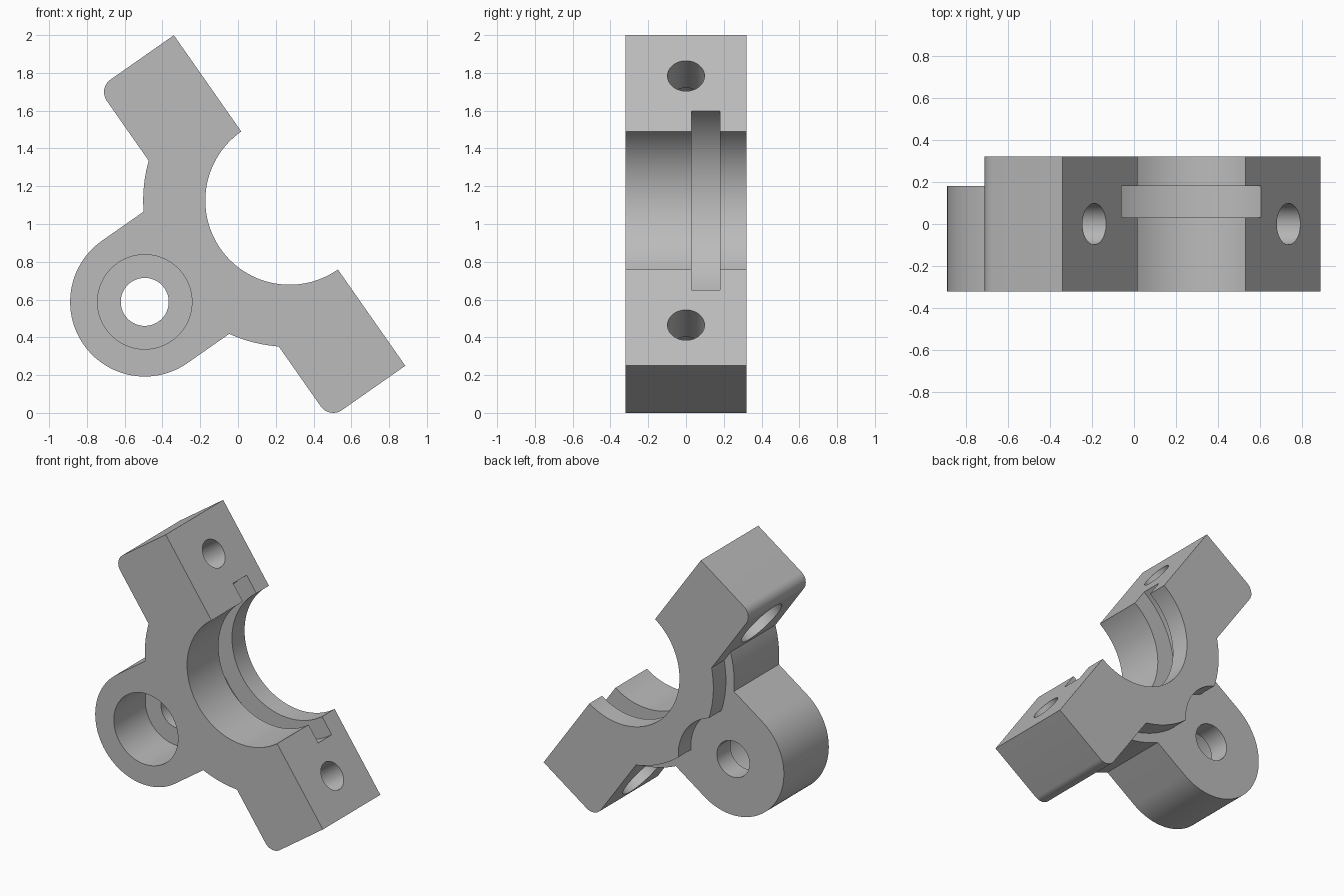
import bpy, bmesh, math
from mathutils import Matrix

cube = bpy.data.objects.get("Cube")
if cube:
    bpy.data.objects.remove(cube, do_unlink=True)

# Main sizes: local X runs along the split face, Y away from it, Z through the depth
FRONT, STEP, BACK = -0.32, 0.18, 0.32
GROOVE = 0.03
HALF, THICK, FILLET = 1.068, 0.49, 0.08
LUG_Y, LUG_R = 0.936, 0.395
BOLT_X = 0.805


def arc(cx, cy, r, start, end, n):
    angles = [math.radians(start + (end - start) * i / n) for i in range(n + 1)]
    return [(cx + r * math.cos(a), cy + r * math.sin(a)) for a in angles]


def prism(name, points, z0, z1):
    bm = bmesh.new()
    face = bm.faces.new([bm.verts.new((x, y, z0)) for x, y in points])
    top = bmesh.ops.extrude_face_region(bm, geom=[face])["geom"]
    bmesh.ops.translate(bm, vec=(0, 0, z1 - z0),
                        verts=[g for g in top if isinstance(g, bmesh.types.BMVert)])
    bmesh.ops.recalc_face_normals(bm, faces=bm.faces[:])
    mesh = bpy.data.meshes.new(name)
    bm.to_mesh(mesh)
    bm.free()
    obj = bpy.data.objects.new(name, mesh)
    bpy.context.collection.objects.link(obj)
    return obj


def disc(name, cx, cy, r, z0, z1, n=96):
    return prism(name, arc(cx, cy, r, 0, 360, n)[:-1], z0, z1)


def bolt_cutter(name, x, r, y0, y1):
    obj = disc(name, 0, 0, r, y0, y1, 64)
    # Turn the cylinder so that it points away from the split face
    obj.data.transform(Matrix.Translation((x, 0, 0)) @ Matrix.Rotation(-math.pi / 2, 4, "X"))
    return obj


# Clamp flanges, one slab with rounded outer corners
inner_x, inner_y = HALF - FILLET, THICK - FILLET
clamp = prism("bearing_clamp_half",
              [(-HALF, 0), (HALF, 0)]
              + arc(inner_x, inner_y, FILLET, 0, 90, 10)
              + arc(-inner_x, inner_y, FILLET, 90, 180, 10), FRONT, BACK)

# Barrel in two steps, and the mounting lug
barrel_y = 0.2
added = []
for name, r, z0, z1 in (("barrel_front", 0.775, FRONT, STEP), ("barrel_back", 0.71, 0, BACK)):
    a = math.degrees(math.asin(barrel_y / r))
    added.append(prism(name, arc(0, 0, r, a, 180 - a, 80), z0, z1))
added.append(prism("mounting_lug",
                   [(-LUG_R, 0.5), (LUG_R, 0.5)] + arc(0, LUG_Y, LUG_R, 0, 180, 64),
                   FRONT, STEP))

# Bore, ring groove, lug holes, and clearance behind the lug
cut = [
    disc("bore_cutter", 0, 0, 0.446, -0.5, 0.5, 128),
    disc("groove_cutter", 0, 0, 0.578, GROOVE, STEP, 128),
    disc("lug_hole_cutter", 0, LUG_Y, 0.127, -0.5, 0.5),
    disc("lug_counterbore_cutter", 0, LUG_Y, 0.25, -0.5, GROOVE),
    disc("clearance_cutter", 0, LUG_Y, 0.33, STEP, 0.5),
]

# Bolt holes with counterbores on the outer side
for x in (-BOLT_X, BOLT_X):
    cut.append(bolt_cutter("bolt_hole_cutter", x, 0.098, -0.2, 0.8))
    cut.append(bolt_cutter("bolt_counterbore_cutter", x, 0.175, 0.25, 0.8))

for helper, operation in [(o, "UNION") for o in added] + [(o, "DIFFERENCE") for o in cut]:
    mod = clamp.modifiers.new(helper.name, "BOOLEAN")
    mod.operation = operation
    mod.solver = "EXACT"
    mod.object = helper

# Bake the result and drop the helpers
depsgraph = bpy.context.evaluated_depsgraph_get()
result = bpy.data.meshes.new_from_object(clamp.evaluated_get(depsgraph))
clamp.modifiers.clear()
clamp.data = result
for helper in added + cut:
    bpy.data.objects.remove(helper, do_unlink=True)

# Tilt the split face by 55 degrees and stand the part up
s, c = math.sin(math.radians(55)), math.cos(math.radians(55))
result.transform(Matrix(((c, -s, 0, 0.273), (0, 0, 1, 0), (-s, -c, 0, 1.125), (0, 0, 0, 1))))
lowest = min(v.co.z for v in result.vertices)
result.transform(Matrix.Translation((0, 0, -lowest)))

# Plain grey metal
metal = bpy.data.materials.new("grey_metal")
metal.use_nodes = True
colour = (0.5, 0.5, 0.5, 1)
metal.diffuse_color = colour
metal.node_tree.nodes["Principled BSDF"].inputs["Base Color"].default_value = colour
result.materials.clear()
result.materials.append(metal)

bpy.ops.object.select_all(action="DESELECT")
clamp.select_set(True)
bpy.context.view_layer.objects.active = clamp
bpy.ops.object.shade_smooth_by_angle(angle=math.radians(30))
